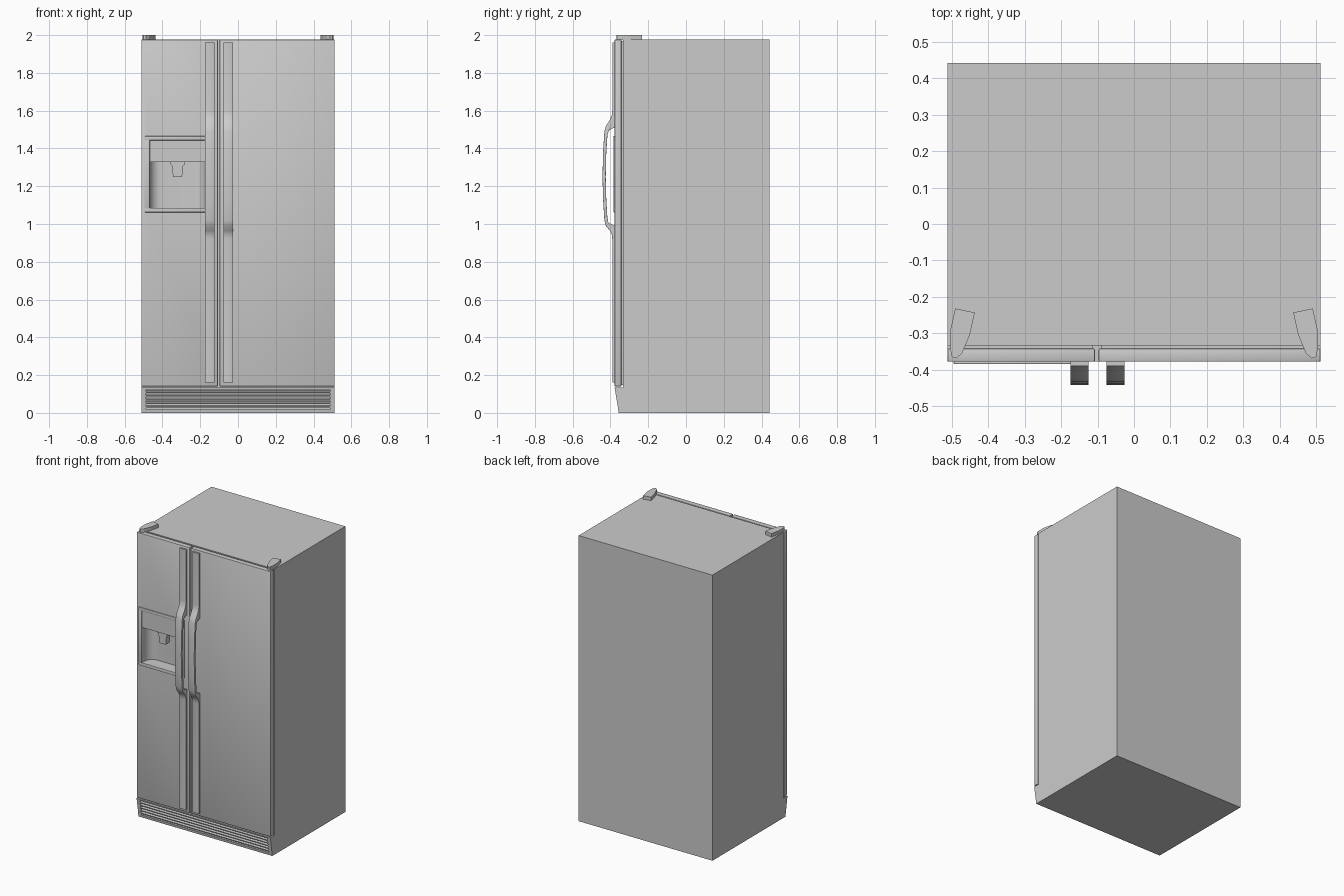
import bpy, bmesh, math

if "Cube" in bpy.data.objects:
    bpy.data.objects.remove(bpy.data.objects["Cube"])

grey = bpy.data.materials.new("light_grey")
grey.diffuse_color = (0.6, 0.6, 0.6, 1)
grey.use_nodes = True
grey.node_tree.nodes["Principled BSDF"].inputs["Base Color"].default_value = grey.diffuse_color


def apply_mod(ob, kind, **props):
    bpy.ops.object.select_all(action='DESELECT')
    bpy.context.view_layer.objects.active = ob
    ob.select_set(True)
    m = ob.modifiers.new(kind.lower(), kind)
    for k, v in props.items():
        setattr(m, k, v)
    bpy.ops.object.modifier_apply(modifier=m.name)


def smooth(ob, deg=35):
    bpy.ops.object.select_all(action='DESELECT')
    bpy.context.view_layer.objects.active = ob
    ob.select_set(True)
    bpy.ops.object.shade_smooth_by_angle(angle=math.radians(deg))


def prism(name, pts, axis, a, b, bevel=0.0, segments=2):
    """Extrude a 2D outline along an axis; outline uses the other two axes in order."""
    def place(p, t):
        return {'x': (t, p[0], p[1]), 'y': (p[0], t, p[1]), 'z': (p[0], p[1], t)}[axis]
    bm = bmesh.new()
    lo = [bm.verts.new(place(p, a)) for p in pts]
    hi = [bm.verts.new(place(p, b)) for p in pts]
    bm.faces.new(lo)
    bm.faces.new(hi)
    n = len(pts)
    for i in range(n):
        j = (i + 1) % n
        bm.faces.new((lo[i], lo[j], hi[j], hi[i]))
    bmesh.ops.recalc_face_normals(bm, faces=bm.faces)
    me = bpy.data.meshes.new(name)
    bm.to_mesh(me)
    bm.free()
    me.materials.append(grey)
    ob = bpy.data.objects.new(name, me)
    bpy.context.collection.objects.link(ob)
    if bevel:
        apply_mod(ob, 'BEVEL', width=bevel, segments=segments,
                  limit_method='ANGLE', angle_limit=math.radians(50))
        smooth(ob)
    return ob


def box(name, x0, x1, y0, y1, z0, z1, bevel=0.0):
    return prism(name, [(x0, y0), (x1, y0), (x1, y1), (x0, y1)], 'z', z0, z1, bevel)


# Cabinet, gaskets and doors
cabinet = box("cabinet", -0.512, 0.512, -0.333, 0.442, 0, 1.976)
gasket_l = box("left_gasket", -0.503, -0.114, -0.345, -0.332, 0.148, 1.97)
box("right_gasket", -0.09, 0.503, -0.345, -0.332, 0.148, 1.97)
door_l = box("left_door", -0.512, -0.107, -0.378, -0.342, 0.14, 1.976, 0.004)
box("right_door", -0.097, 0.512, -0.378, -0.342, 0.14, 1.976, 0.004)

# Dispenser recess: rounded plan outline, cut through the door and lined
CX, HALF, BACK, R = -0.32, 0.148, -0.295, 0.06


def recess_plan(grow):
    h, back = HALF + grow, BACK + grow
    right = [(CX + h - R + R * math.cos(t), back - R + R * math.sin(t))
             for t in [math.pi / 2 * i / 8 for i in range(9)]]
    left = [(2 * CX - x, y) for x, y in reversed(right)]
    return [(CX + h, -0.379 - grow)] + right + left + [(CX - h, -0.379 - grow)]


cutter = prism("recess_cutter", recess_plan(0.002), 'z', 1.083, 1.332)
cutter.hide_render = True
for ob in (cabinet, gasket_l, door_l):
    apply_mod(ob, 'BOOLEAN', operation='DIFFERENCE', object=cutter, solver='EXACT')
bpy.data.objects.remove(cutter)

liner = prism("dispenser_recess", recess_plan(0), 'z', 1.085, 1.33)
bm = bmesh.new()
bm.from_mesh(liner.data)
bmesh.ops.delete(bm, geom=[f for f in bm.faces if f.normal.y < -0.9], context='FACES')
bmesh.ops.reverse_faces(bm, faces=bm.faces)
bm.to_mesh(liner.data)
bm.free()
smooth(liner)

# Dispenser frame, control panel and nozzle
Y0, Y1 = -0.385, -0.376
box("dispenser_frame_top", -0.495, -0.145, Y0, Y1, 1.443, 1.465, 0.003)
box("dispenser_frame_bottom", -0.495, -0.145, Y0, Y1, 1.062, 1.086, 0.003)
box("dispenser_frame_left", -0.495, -0.467, Y0, Y1, 1.062, 1.465, 0.003)
box("dispenser_frame_right", -0.173, -0.145, Y0, Y1, 1.062, 1.465, 0.003)
box("control_panel", -0.469, -0.171, -0.382, -0.375, 1.329, 1.445)
half = [(0.04, 1.332), (0.04, 1.318), (0.03, 1.308), (0.024, 1.25)]
prism("dispenser_nozzle", [(CX + x, z) for x, z in half]
      + [(CX - x, z) for x, z in reversed(half)], 'y', -0.368, -0.325)

# Full-height handle strips with a bowed open grip in the middle
handle = [(-0.39, 1.96), (-0.39, 1.60), (-0.393, 1.575), (-0.404, 1.55), (-0.424, 1.52),
          (-0.432, 1.49), (-0.439, 1.38), (-0.442, 1.25), (-0.439, 1.13), (-0.432, 1.02),
          (-0.424, 0.99), (-0.404, 0.965), (-0.393, 0.945), (-0.39, 0.92), (-0.39, 0.16),
          (-0.376, 0.16), (-0.376, 0.99), (-0.392, 0.998), (-0.41, 1.005), (-0.416, 1.03),
          (-0.422, 1.13), (-0.425, 1.25), (-0.422, 1.38), (-0.416, 1.47), (-0.408, 1.495),
          (-0.392, 1.505), (-0.376, 1.51), (-0.376, 1.96)]
for side, x in (("left", -0.15), ("right", -0.051)):
    ob = prism(side + "_handle", handle, 'x', x - 0.025, x + 0.025)
    # round only the long outer side edges
    bm = bmesh.new()
    bm.from_mesh(ob.data)
    edges = [e for e in bm.edges
             if abs(e.verts[0].co.x - e.verts[1].co.x) < 1e-5
             and all(v.co.y < -0.385 for v in e.verts)]
    bmesh.ops.bevel(bm, geom=edges, offset=0.005, segments=2, profile=0.5,
                    affect='EDGES', clamp_overlap=True)
    bm.to_mesh(ob.data)
    bm.free()
    smooth(ob, 30)

# Hinge covers on top
hinge = [(0.487, -0.232), (0.433, -0.243), (0.447, -0.305), (0.468, -0.355), (0.484, -0.369),
         (0.496, -0.365), (0.501, -0.34), (0.501, -0.295)]
for side, s in (("left", -1), ("right", 1)):
    prism(side + "_hinge_cover", [(s * (x + 0.004), y) for x, y in hinge], 'z', 1.975, 2.0)


# Sloping toe grille with slats
def front(z):
    return -0.356 - 0.022 * z / 0.135


def rail(name, x0, x1, z0, z1, back=-0.332):
    return prism(name, [(front(z0), z0), (front(z1), z1), (back, z1), (back, z0)], 'x', x0, x1)


rail("grille_left_end", -0.512, -0.488, 0, 0.134)
rail("grille_right_end", 0.488, 0.512, 0, 0.134)
rail("grille_top_rail", -0.49, 0.49, 0.124, 0.134)
rail("grille_bottom_rail", -0.49, 0.49, 0, 0.018)
box("grille_back", -0.49, 0.49, -0.343, -0.332, 0.01, 0.13)
for i in range(5):
    z = 0.027 + i * 0.0195
    y = front(z)
    prism(f"grille_slat_{i + 1}", [(y, z), (y - 0.001, z + 0.006), (-0.34, z + 0.014),
                                   (-0.34, z + 0.006)], 'x', -0.49, 0.49)
